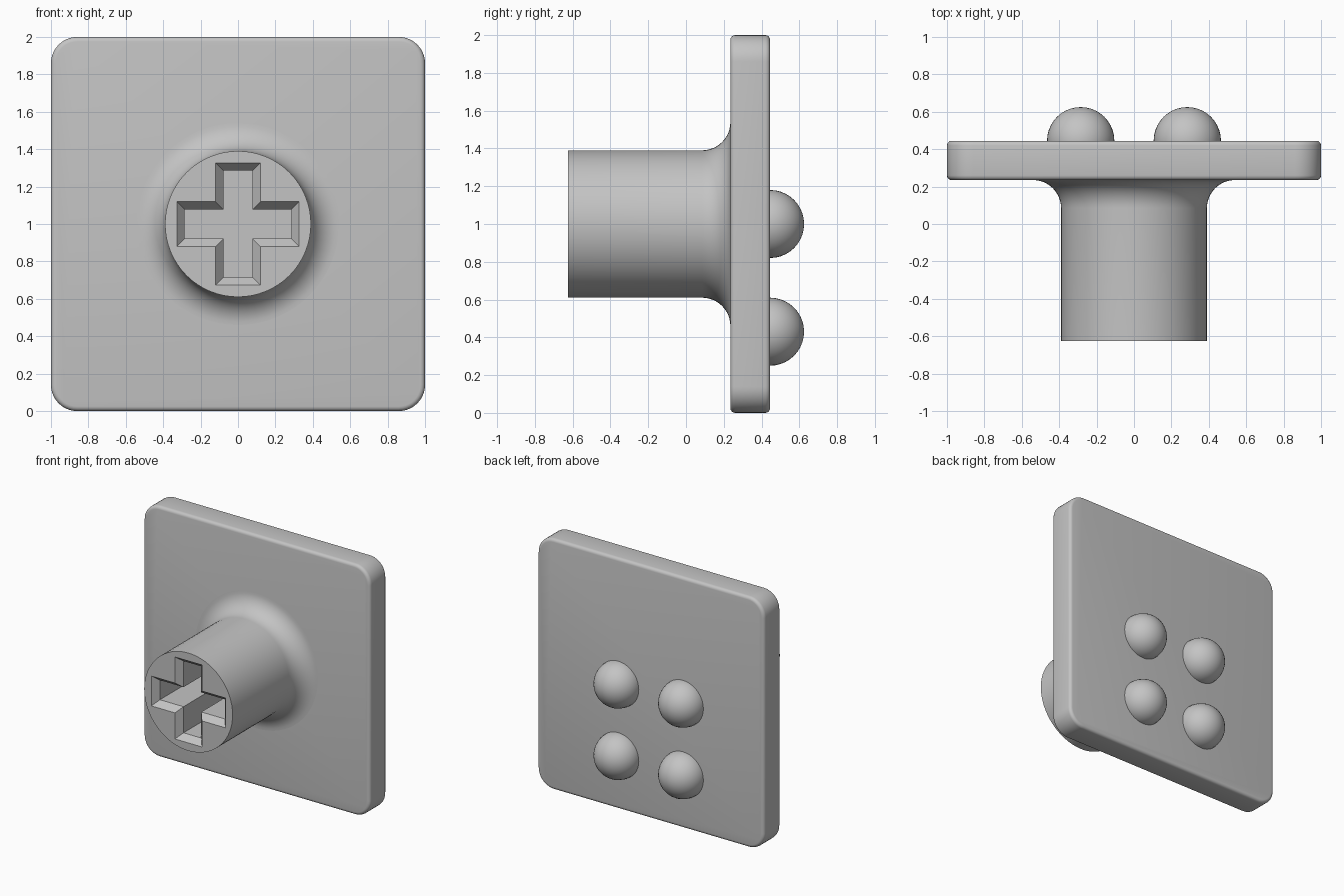
import bpy, bmesh, math
from mathutils import Matrix, Vector

default = bpy.data.objects.get("Cube")
if default:
    bpy.data.objects.remove(default, do_unlink=True)

FRONT, BACK = 0.235, 0.445      # plate faces along y
STEM_END, STEM_R, FILLET = -0.625, 0.39, 0.15
MID = 1.0                       # stem height

grey = bpy.data.materials.new("plain grey")
grey.use_nodes = True
colour = (0.55, 0.55, 0.55, 1)
grey.diffuse_color = colour
grey.node_tree.nodes["Principled BSDF"].inputs["Base Color"].default_value = colour


def make_object(name, bm):
    bmesh.ops.recalc_face_normals(bm, faces=bm.faces)
    mesh = bpy.data.meshes.new(name)
    bm.to_mesh(mesh)
    bm.free()
    mesh.materials.append(grey)
    obj = bpy.data.objects.new(name, mesh)
    bpy.context.collection.objects.link(obj)
    return obj


def activate(obj):
    bpy.ops.object.select_all(action='DESELECT')
    obj.select_set(True)
    bpy.context.view_layer.objects.active = obj


def smooth(obj, angle=35):
    activate(obj)
    bpy.ops.object.shade_smooth_by_angle(angle=math.radians(angle))


# Plate: rounded corners first, then softened rims
bm = bmesh.new()
bmesh.ops.create_cube(bm, size=1)
bmesh.ops.scale(bm, vec=(2, BACK - FRONT, 2), verts=bm.verts)
bmesh.ops.translate(bm, vec=(0, (FRONT + BACK) / 2, MID), verts=bm.verts)
corners = [e for e in bm.edges if abs(e.verts[0].co.y - e.verts[1].co.y) > 0.1]
bmesh.ops.bevel(bm, geom=corners, offset=0.14, segments=10, profile=0.5, affect='EDGES')
rims = [e for e in bm.edges if abs(e.verts[0].co.y - e.verts[1].co.y) < 0.001]
bmesh.ops.bevel(bm, geom=rims, offset=0.025, segments=4, profile=0.5, affect='EDGES')
smooth(make_object("plate", bm))

# Stem: turned profile that flares into the plate
profile = [(0, STEM_END), (STEM_R, STEM_END)]
for i in range(13):
    a = math.radians(90 * i / 12)
    profile.append((STEM_R + FILLET * (1 - math.cos(a)), FRONT - FILLET * (1 - math.sin(a))))
profile += [(STEM_R + FILLET, FRONT + 0.05), (0, FRONT + 0.05)]
bm = bmesh.new()
verts = [bm.verts.new((r, y, MID)) for r, y in profile]
edges = [bm.edges.new(pair) for pair in zip(verts, verts[1:])]
bmesh.ops.spin(bm, geom=verts + edges, cent=(0, 0, MID), axis=(0, 1, 0),
               angle=math.tau, steps=64, use_duplicate=False)
bmesh.ops.remove_doubles(bm, verts=bm.verts, dist=0.0005)
stem = make_object("stem", bm)


def cross_ring(bm, y, reach, half):
    """Twelve-cornered plus outline at depth y."""
    ring = []
    for k in range(4):
        turn = Matrix.Rotation(k * math.pi / 2, 3, 'Y')
        for x, z in ((reach, half), (reach, -half), (half, -half)):
            ring.append(bm.verts.new(turn @ Vector((x, 0, z)) + Vector((0, y, MID))))
    return ring


# Cross socket cutter with a chamfered mouth
slope, inset = 0.05, 0.041
bm = bmesh.new()
rings = [cross_ring(bm, STEM_END + d, 0.327 - s, 0.119 - s)
         for d, s in ((-0.05, 0), (0, 0), (slope, inset), (0.58, inset))]
for a, b in zip(rings, rings[1:]):
    for i in range(12):
        j = (i + 1) % 12
        bm.faces.new((a[i], a[j], b[j], b[i]))
bm.faces.new(rings[0])
bm.faces.new(rings[-1])
cutter = make_object("socket_cutter", bm)
cutter.hide_render = True

cut = stem.modifiers.new("socket", 'BOOLEAN')
cut.operation = 'DIFFERENCE'
cut.solver = 'EXACT'
cut.object = cutter
activate(stem)
bpy.ops.object.modifier_apply(modifier=cut.name)
bpy.data.objects.remove(cutter, do_unlink=True)
smooth(stem, 25)

# Four round studs on the back, each half sunk into the plate
for side, x in (("left", 0.285), ("right", -0.285)):
    for level, z in (("upper", 1.0), ("lower", 0.43)):
        bm = bmesh.new()
        bmesh.ops.create_uvsphere(bm, u_segments=40, v_segments=20, radius=0.18)
        bmesh.ops.rotate(bm, matrix=Matrix.Rotation(math.pi / 2, 3, 'X'), verts=bm.verts)
        bmesh.ops.bisect_plane(bm, geom=bm.verts[:] + bm.edges[:] + bm.faces[:],
                               plane_co=(0, -0.02, 0), plane_no=(0, -1, 0), clear_outer=True)
        bmesh.ops.holes_fill(bm, edges=[e for e in bm.edges if e.is_boundary])
        bmesh.ops.translate(bm, vec=(x, BACK, z), verts=bm.verts)
        smooth(make_object(f"{level}_{side}_stud", bm))
